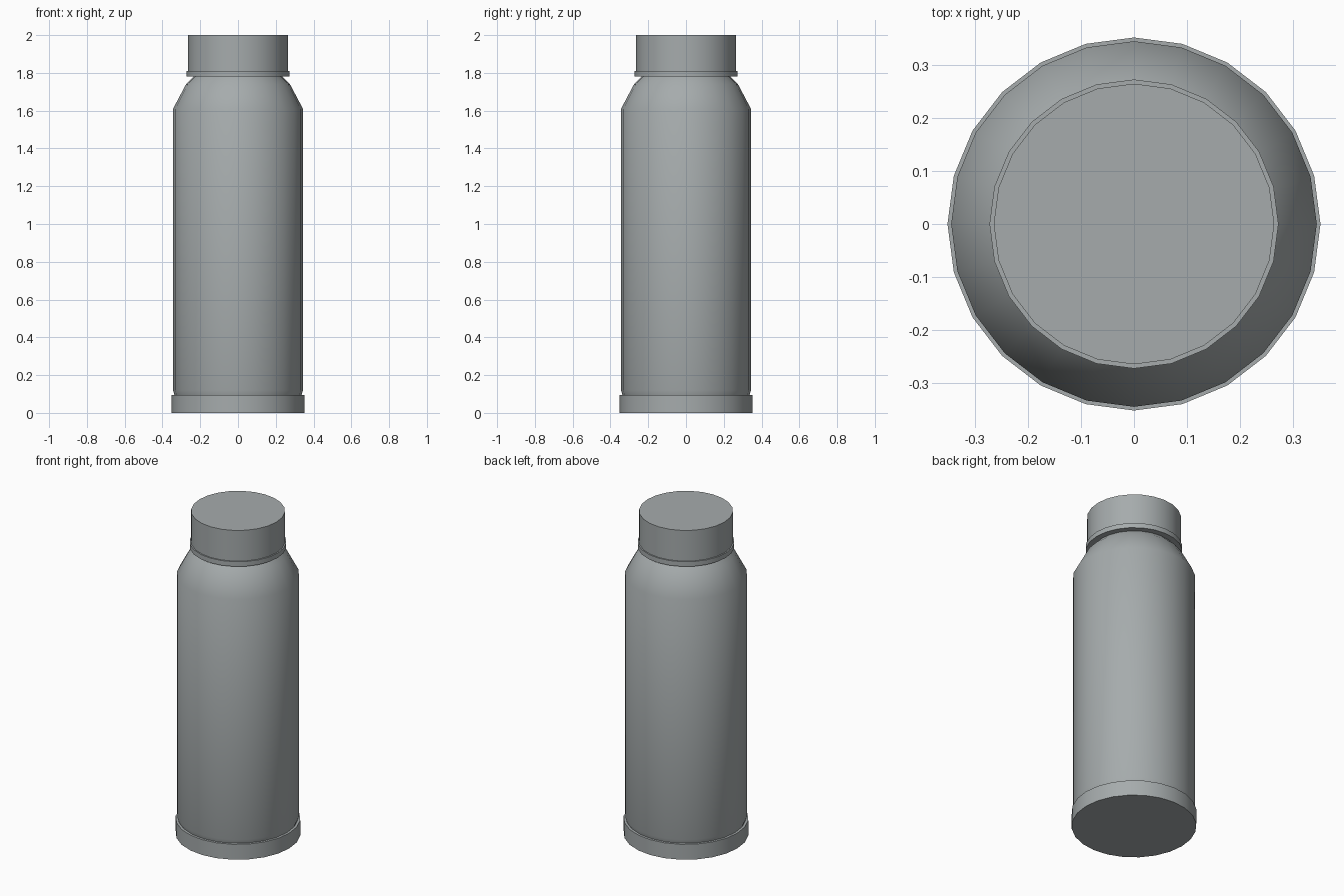
import bpy
import bmesh
from math import radians
from mathutils import Matrix, Vector

SIDES = 24

cube = bpy.data.objects.get("Cube")
if cube:
    bpy.data.objects.remove(cube, do_unlink=True)

# Brushed steel grey for the whole bottle
steel = bpy.data.materials.new("steel_grey")
steel.use_nodes = True
colour = (0.38, 0.41, 0.415, 1)
steel.diffuse_color = colour
steel.node_tree.nodes["Principled BSDF"].inputs["Base Color"].default_value = colour


def lathe(name, profile):
    """Revolve (radius, height) points about z and close both ends."""
    bm = bmesh.new()
    rings = []
    for radius, height in profile:
        ring = [bm.verts.new(Matrix.Rotation(radians(360 * i / SIDES), 3, "Z")
                             @ Vector((radius, 0, height))) for i in range(SIDES)]
        rings.append(ring)
    for low, high in zip(rings, rings[1:]):
        for i in range(SIDES):
            j = (i + 1) % SIDES
            bm.faces.new((low[i], low[j], high[j], high[i]))
    bm.faces.new(rings[0][::-1])
    bm.faces.new(rings[-1])
    mesh = bpy.data.meshes.new(name)
    bm.to_mesh(mesh)
    bm.free()
    mesh.materials.append(steel)
    obj = bpy.data.objects.new(name, mesh)
    bpy.context.collection.objects.link(obj)
    bpy.ops.object.select_all(action="DESELECT")
    obj.select_set(True)
    bpy.context.view_layer.objects.active = obj
    bpy.ops.object.shade_smooth_by_angle(angle=radians(40))
    return obj


# Wide foot at the bottom
lathe("base_ring", [(0.351, 0), (0.351, 0.095)])

# Main body with a tucked lower edge and a rounded shoulder
lathe("bottle_body", [(0.335, 0.09), (0.344, 0.12), (0.344, 1.61),
                      (0.275, 1.74), (0.23, 1.785)])

# Collar under the lid, then the lid itself
lathe("lid_collar", [(0.272, 1.78), (0.272, 1.81)])
lathe("lid", [(0.264, 1.805), (0.264, 2)])
